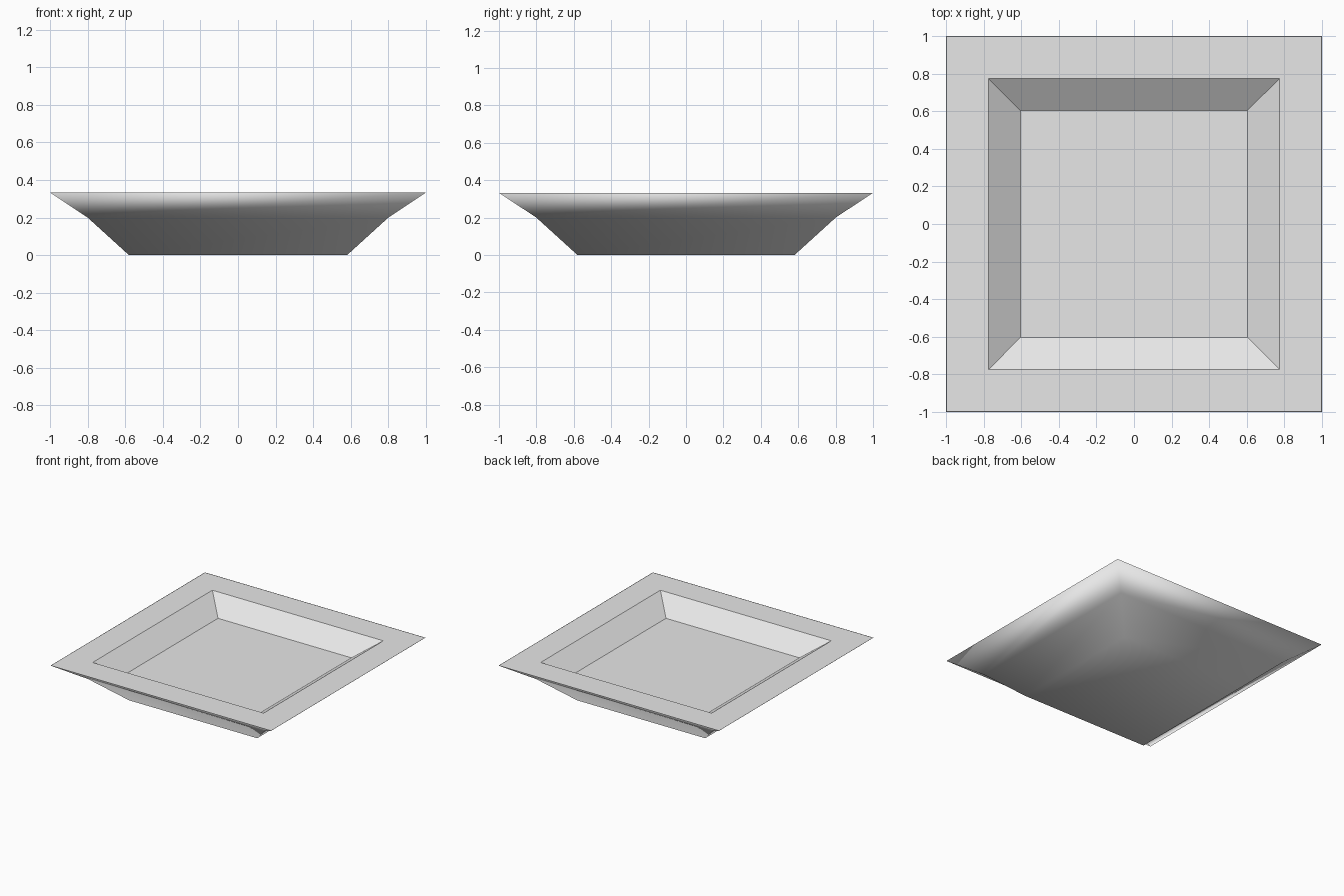
import bpy
import bmesh

cube = bpy.data.objects.get("Cube")
if cube:
    bpy.data.objects.remove(cube, do_unlink=True)

grey = bpy.data.materials.new("light_grey")
grey.use_nodes = True
colour = (0.8, 0.8, 0.8, 1)
grey.diffuse_color = colour
grey.node_tree.nodes["Principled BSDF"].inputs["Base Color"].default_value = colour

# Square profile as (half width, height): underside, rim, then recess
PROFILE = [(0.58, 0), (0.8, 0.2), (1.0, 0.333), (0.997, 0.333),
           (0.775, 0.333), (0.605, 0.213)]
SMOOTH_BANDS = 3  # the underside and the thin lip blend together

bm = bmesh.new()
rings = []
for half, height in PROFILE:
    rings.append([bm.verts.new((sx * half, sy * half, height))
                  for sx, sy in ((-1, -1), (1, -1), (1, 1), (-1, 1))])

# Base and recess floor
base = bm.faces.new(rings[0][::-1])
base.smooth = True
bm.faces.new(rings[-1])

# Sloping walls and flat rim
for band, (low, high) in enumerate(zip(rings, rings[1:])):
    for i in range(4):
        j = (i + 1) % 4
        face = bm.faces.new((low[i], low[j], high[j], high[i]))
        face.smooth = band < SMOOTH_BANDS

mesh = bpy.data.meshes.new("square_dish")
bm.to_mesh(mesh)
bm.free()
mesh.materials.append(grey)
dish = bpy.data.objects.new("square_dish", mesh)
bpy.context.collection.objects.link(dish)
